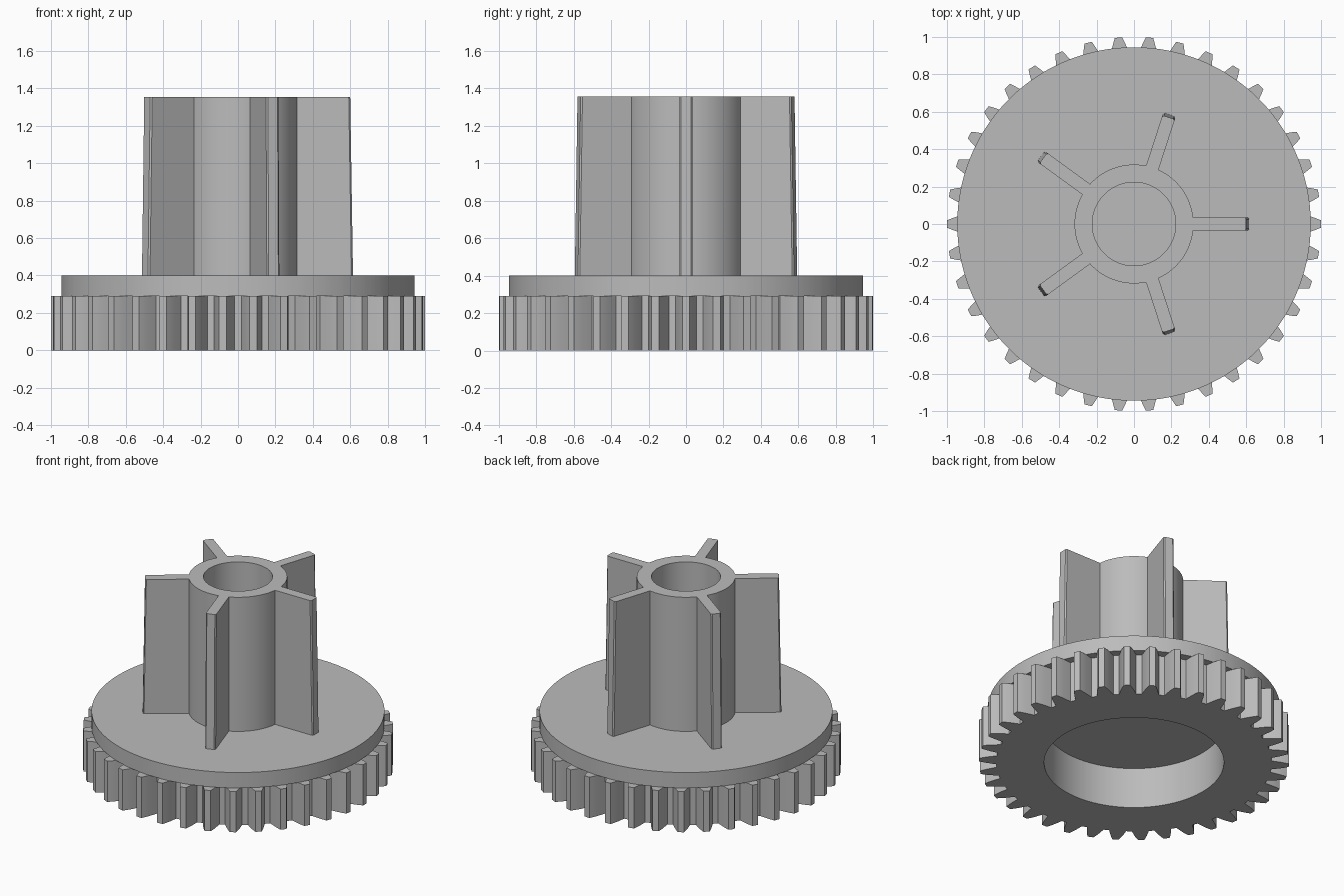
import bpy, bmesh
from math import cos, sin, pi, radians

cube = bpy.data.objects.get("Cube")
if cube:
    bpy.data.objects.remove(cube)

grey = bpy.data.materials.new("plain grey")
grey.use_nodes = True
grey.diffuse_color = (0.5, 0.5, 0.5, 1)
grey.node_tree.nodes["Principled BSDF"].inputs["Base Color"].default_value = (0.5, 0.5, 0.5, 1)

TEETH = 38
GEAR_TOP, FLANGE_TOP, HUB_TOP = 0.29, 0.4, 1.355
FLANGE_R, HUB_R, BORE_R, RECESS_R = 0.945, 0.318, 0.223, 0.58


def build(name, rings, cap_start=False, cap_end=False):
    """Skin a stack of closed rings of points into one mesh object."""
    bm = bmesh.new()
    rows = [[bm.verts.new(p) for p in ring] for ring in rings]
    n = len(rows[0])
    for a, b in zip(rows, rows[1:]):
        for i in range(n):
            j = (i + 1) % n
            bm.faces.new((a[i], a[j], b[j], b[i]))
    if cap_start:
        bm.faces.new(rows[0])
    if cap_end:
        bm.faces.new(rows[-1])
    bmesh.ops.remove_doubles(bm, verts=bm.verts, dist=1e-5)
    bmesh.ops.recalc_face_normals(bm, faces=bm.faces)
    mesh = bpy.data.meshes.new(name)
    bm.to_mesh(mesh)
    bm.free()
    mesh.materials.append(grey)
    obj = bpy.data.objects.new(name, mesh)
    bpy.context.collection.objects.link(obj)
    bpy.ops.object.select_all(action='DESELECT')
    obj.select_set(True)
    bpy.context.view_layer.objects.active = obj
    bpy.ops.object.shade_smooth_by_angle(angle=radians(25))
    return obj


def circle(angles, r, z):
    return [(r * cos(a), r * sin(a), z) for a in angles]


# Tooth outline: radius and half width, from root to tip
flank = [(0.8875, 0.055), (0.91, 0.049), (FLANGE_R, 0.04), (0.975, 0.03), (1.0, 0.02)]
outline = []
for t in range(TEETH):
    mid = 2 * pi * t / TEETH
    outline += [(mid - w / r, r) for r, w in flank]
    outline += [(mid + w / r, r) for r, w in reversed(flank)]
angles = [a for a, r in outline]


def gear_ring(z):
    return [(r * cos(a), r * sin(a), z) for a, r in outline]


# Toothed rim, hollow underside and round flange in one shell
build("toothed_wheel_and_flange", [
    circle(angles, RECESS_R, GEAR_TOP),
    circle(angles, RECESS_R, 0),
    gear_ring(0),
    gear_ring(GEAR_TOP),
    circle(angles, FLANGE_R, GEAR_TOP),
    circle(angles, FLANGE_R, FLANGE_TOP),
    circle(angles, HUB_R - 0.01, FLANGE_TOP),
], cap_start=True)

# Hub tube with a blind bore
even = [2 * pi * i / 80 for i in range(80)]
build("hub_tube", [
    circle(even, HUB_R, FLANGE_TOP),
    circle(even, HUB_R, HUB_TOP),
    circle(even, BORE_R, HUB_TOP),
    circle(even, BORE_R, FLANGE_TOP),
], cap_end=True)


# Five radial ribs, slightly tapered, with chamfered outer edges
def rib_ring(turn, outer, z):
    half, cut, inner = 0.035, 0.008, HUB_R - 0.006
    pts = [(inner, -half), (outer - cut, -half), (outer, -half + cut),
           (outer, half - cut), (outer - cut, half), (inner, half)]
    c, s = cos(turn), sin(turn)
    return [(x * c - y * s, x * s + y * c, z) for x, y in pts]


for k in range(5):
    turn = 2 * pi * k / 5
    build(f"rib_{k + 1}", [rib_ring(turn, 0.615, FLANGE_TOP),
                           rib_ring(turn, 0.6, HUB_TOP)], cap_end=True)
